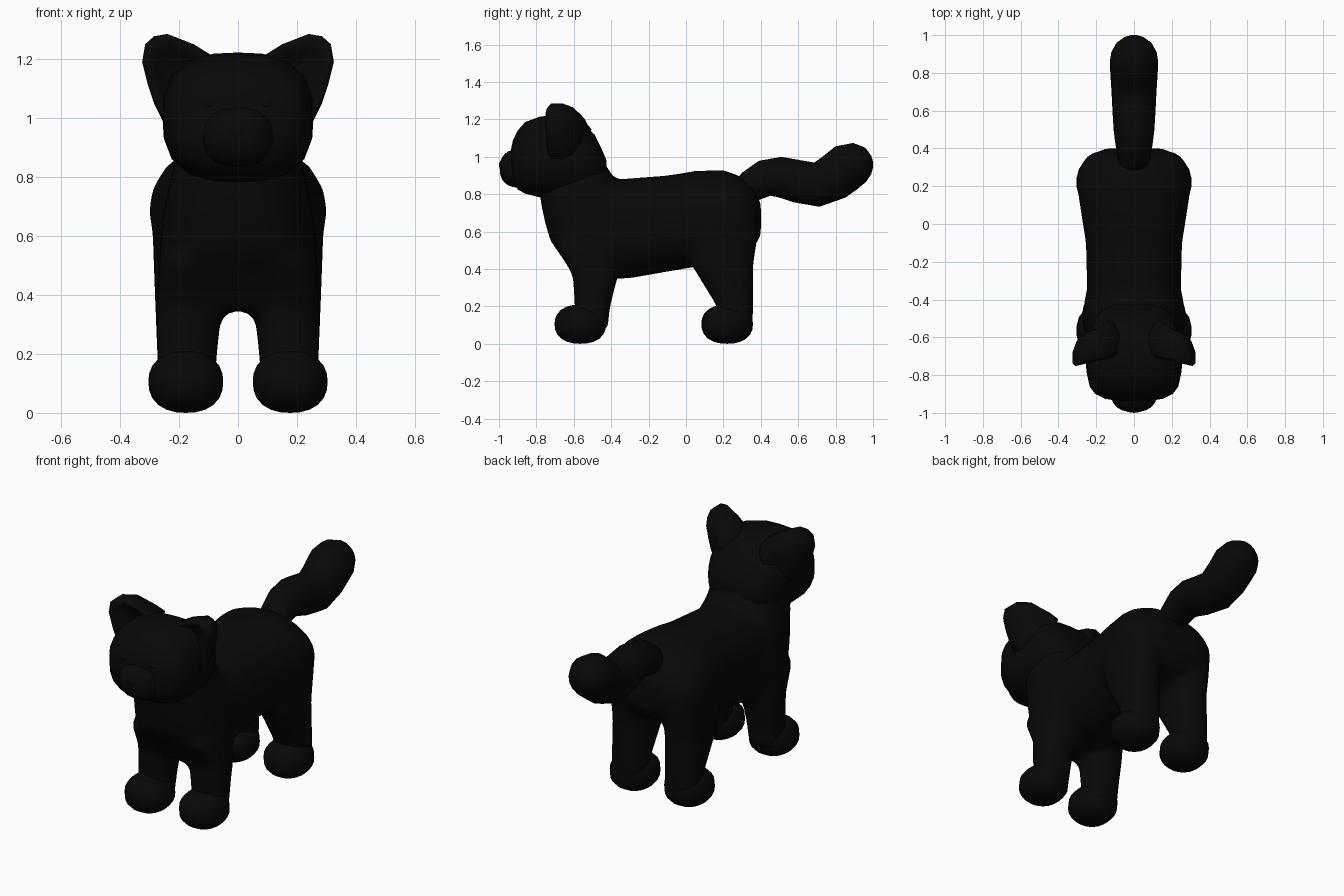
import bpy, bmesh, math
from mathutils import Vector

cube = bpy.data.objects.get("Cube")
if cube:
    bpy.data.objects.remove(cube, do_unlink=True)

black = bpy.data.materials.new("black fur")
black.use_nodes = True
black.diffuse_color = (0.0025, 0.0025, 0.0025, 1)
black.node_tree.nodes["Principled BSDF"].inputs["Base Color"].default_value = black.diffuse_color


def finish(bm, name):
    bmesh.ops.recalc_face_normals(bm, faces=bm.faces[:])
    mesh = bpy.data.meshes.new(name)
    bm.to_mesh(mesh)
    bm.free()
    mesh.materials.append(black)
    mesh.shade_smooth()
    ob = bpy.data.objects.new(name, mesh)
    bpy.context.scene.collection.objects.link(ob)
    return ob


def bridge(bm, rings):
    """Skin a list of equal point rings and cap both ends."""
    rows = [[bm.verts.new(p) for p in ring] for ring in rings]
    n = len(rows[0])
    for a, b in zip(rows, rows[1:]):
        for i in range(n):
            bm.faces.new((a[i], a[(i + 1) % n], b[(i + 1) % n], b[i]))
    bm.faces.new(rows[0])
    bm.faces.new(rows[-1])


def ring(centre, u, v, power=2.5, n=20):
    """Superellipse with half axes u and v."""
    points = []
    for i in range(n):
        t = 2 * math.pi * i / n
        c, s = math.cos(t), math.sin(t)
        k = (abs(c) ** power + abs(s) ** power) ** (-1 / power)
        points.append(Vector(centre) + k * (c * Vector(u) + s * Vector(v)))
    return points


def flat_ring(z, y0, y1, x0, x1):
    return ring(((x0 + x1) / 2, (y0 + y1) / 2, z), ((x1 - x0) / 2, 0, 0), (0, (y1 - y0) / 2, 0))


def upright_ring(y, z0, z1, w, power):
    return ring((0, y, (z0 + z1) / 2), (w, 0, 0), (0, 0, (z1 - z0) / 2), power)


def blob(name, centre, size, power=2.0, seg=24):
    bm = bmesh.new()
    bmesh.ops.create_uvsphere(bm, u_segments=seg, v_segments=seg * 2 // 3, radius=1)
    for v in bm.verts:
        k = sum(abs(c) ** power for c in v.co) ** (-1 / power)
        v.co = Vector([o + s * c * k for o, s, c in zip(centre, size, v.co)])
    return finish(bm, name)


# Torso, neck and legs, fused into one soft body
bm = bmesh.new()
torso = [(-.56, .345, .86, .24, 2.6), (-.3, .35, .885, .25, 2.5), (-.1, .385, .9, .255, 2.4),
         (.05, .41, .925, .28, 2.2), (.2, .44, .93, .303, 2.1), (.29, .47, .897, .295, 2.1),
         (.36, .51, .83, .25, 2.2), (.4, .58, .75, .15, 2.2)]
bridge(bm, [upright_ring(*row) for row in torso])
neck = [(1.12, -.8, -.52, .15), (1.05, -.8, -.47, .185), (.95, -.8, -.425, .205),
        (.85, -.79, -.36, .215), (.75, -.775, -.25, .24), (.65, -.755, -.2, .258),
        (.55, -.725, -.2, .266), (.45, -.655, -.3, .266), (.345, -.59, -.37, .22)]
bridge(bm, [flat_ring(z, a, b, -w, w) for z, a, b, w in neck])
front_leg = [(.52, -.69, -.33, .04, .268), (.36, -.605, -.365, .055, .275),
             (.2, -.595, -.405, .07, .275), (.07, -.59, -.42, .08, .27)]
rear_leg = [(.62, -.02, .39, .04, .29), (.42, .03, .36, .055, .283),
            (.2, .165, .36, .07, .275), (.07, .18, .355, .08, .27)]
for side in (1, -1):
    for leg in (front_leg, rear_leg):
        bridge(bm, [flat_ring(z, a, b, *sorted((side * c, side * d))) for z, a, b, c, d in leg])
body = finish(bm, "body")
remesh = body.modifiers.new("fuse", 'REMESH')
remesh.mode = 'VOXEL'
remesh.voxel_size = 0.022
remesh.use_smooth_shade = True
soften = body.modifiers.new("soften", 'SMOOTH')
soften.factor = 0.5
soften.iterations = 5

# Paws
for side, word in ((1, "left"), (-1, "right")):
    for y, end in ((-.565, "front"), (.22, "rear")):
        blob(f"{end}_{word}_paw", (side * .177, y, .105), (.128, .138, .105), 2.3, 18)

# Head, tapering back into the neck
head = [(-.937, .94, 1.03, .08), (-.925, .87, 1.09, .155), (-.9, .825, 1.14, .205),
        (-.86, .803, 1.185, .235), (-.78, .783, 1.215, .252), (-.7, .78, 1.222, .256),
        (-.62, .785, 1.21, .25), (-.55, .8, 1.175, .23), (-.49, .83, 1.12, .2),
        (-.45, .86, 1.04, .165), (-.425, .88, .98, .1)]
bm = bmesh.new()
bridge(bm, [upright_ring(*row, 2.7) for row in head])
finish(bm, "head")

# Muzzle, nose and eyes
blob("muzzle", (0, -.89, .938), (.123, .106, .103), 2.4)
blob("nose", (0, -.968, .955), (.048, .032, .034), 2.2, 12)
for side, word in ((1, "left"), (-1, "right")):
    blob(word + "_eye", (side * .092, -.918, 1.05), (.032, .016, .02), 2, 12)

# Ears: a scooped front and a domed back that leans inward
outline = [(.07, 1.2), (.15, 1.25), (.24, 1.285), (.285, 1.277), (.315, 1.25), (.325, 1.19),
           (.305, 1.11), (.285, 1.05), (.25, .98), (.18, .99), (.09, 1.08)]
layers = [(.2, -.675, .2), (.65, -.69, .2), (.88, -.735, .2), (1, -.72, .2), (1, -.66, .2),
          (.87, -.605, .17), (.6, -.56, .16), (.25, -.54, .16)]
for side, word in ((1, "left"), (-1, "right")):
    bm = bmesh.new()
    bridge(bm, [[(side * (c + (x - c) * k), y + (.24 - x) * .2, 1.13 + (z - 1.13) * k)
                 for x, z in outline] for k, y, c in layers])
    finish(bm, word + "_ear")

# Tail, swept along a wave in the side plane
path = [(.27, .80, .05), (.34, .84, .085), (.42, .885, .098), (.5, .892, .108),
        (.6, .868, .114), (.7, .851, .119), (.79, .89, .125), (.86, .943, .128),
        (.91, .955, .12), (.96, .957, .092), (.99, .957, .05), (1.0, .957, .015)]
bm = bmesh.new()
rings = []
for i, (y, z, r) in enumerate(path):
    before, after = path[max(i - 1, 0)], path[min(i + 1, len(path) - 1)]
    along = Vector((0, after[0] - before[0], after[1] - before[1])).normalized()
    rings.append(ring((0, y, z), (r, 0, 0), Vector((r, 0, 0)).cross(along), 2, 16))
bridge(bm, rings)
finish(bm, "tail")
